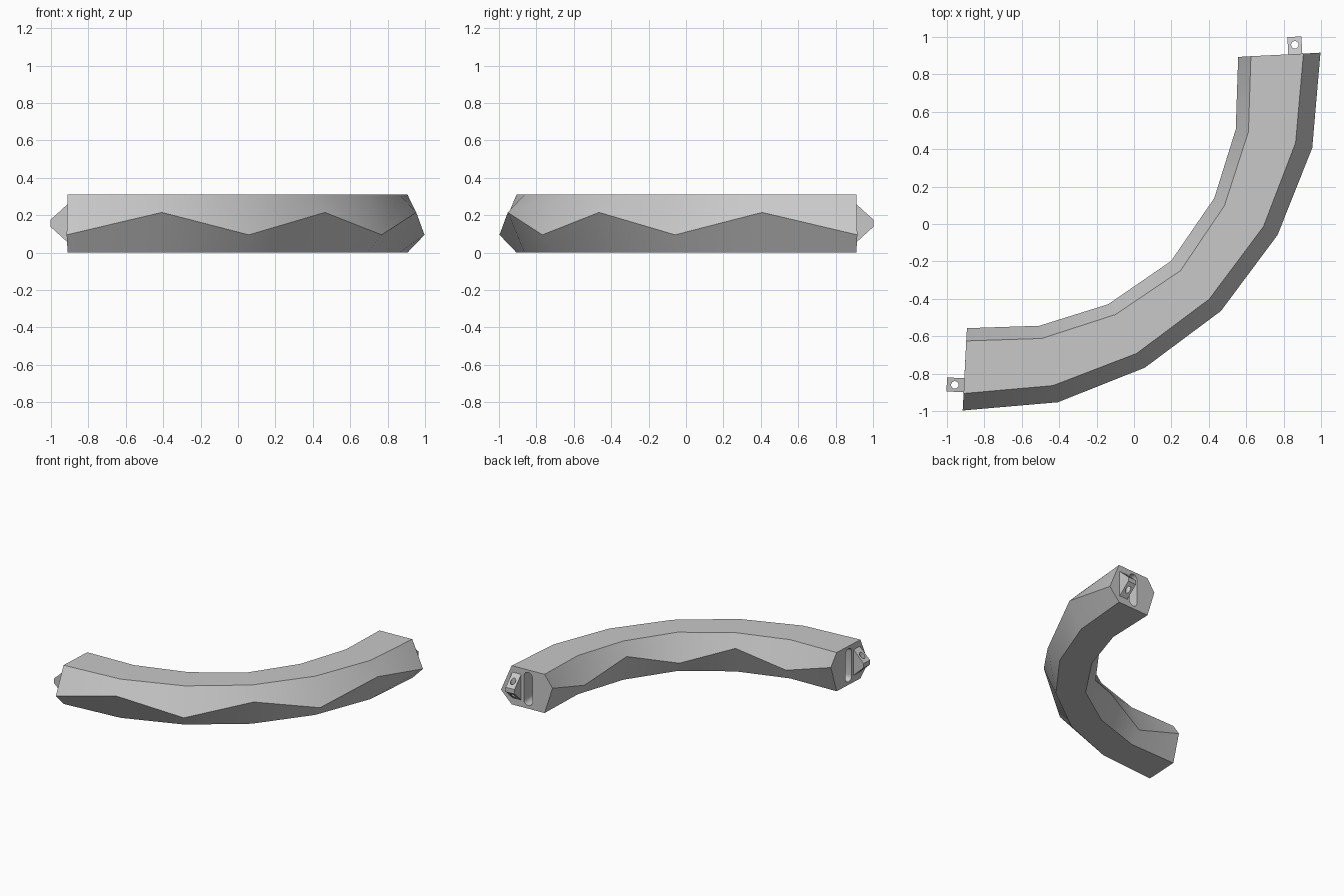
import bpy
import bmesh
import math
from mathutils import Vector

if "Cube" in bpy.data.objects:
    bpy.data.objects.remove(bpy.data.objects["Cube"], do_unlink=True)

HEIGHT = 0.31
HIGH, LOW = 0.215, 0.095

grey = bpy.data.materials.new("plain grey")
grey.use_nodes = True
grey.diffuse_color = (0.58, 0.58, 0.58, 1)
grey.node_tree.nodes["Principled BSDF"].inputs["Base Color"].default_value = (0.58, 0.58, 0.58, 1)


def flip(v):
    """Reflect across the diagonal that the bend is symmetric about."""
    return Vector((-v.y, -v.x, v.z))


def finish(name, bm):
    bmesh.ops.recalc_face_normals(bm, faces=bm.faces)
    mesh = bpy.data.meshes.new(name)
    bm.to_mesh(mesh)
    bm.free()
    mesh.materials.append(grey)
    obj = bpy.data.objects.new(name, mesh)
    bpy.context.collection.objects.link(obj)
    return obj


def prism(name, points, sweep):
    """Extrude a closed outline along a vector."""
    bm = bmesh.new()
    face = bm.faces.new([bm.verts.new(p) for p in points])
    made = bmesh.ops.extrude_face_region(bm, geom=[face])["geom"]
    bmesh.ops.translate(bm, vec=sweep, verts=[g for g in made if isinstance(g, bmesh.types.BMVert)])
    return finish(name, bm)


def activate(obj):
    bpy.ops.object.select_all(action="DESELECT")
    obj.select_set(True)
    bpy.context.view_layer.objects.active = obj


def cut(obj, cutter):
    activate(obj)
    mod = obj.modifiers.new("cut", "BOOLEAN")
    mod.operation = "DIFFERENCE"
    mod.solver = "EXACT"
    mod.object = cutter
    bpy.ops.object.modifier_apply(modifier=mod.name)
    bpy.data.objects.remove(cutter, do_unlink=True)


def smooth(obj):
    activate(obj)
    bpy.ops.object.shade_smooth_by_angle(angle=math.radians(30))


# Plan rails from the middle of the bend to the back end
def rail(half):
    half = [Vector((x, y, 0)) for x, y in half]
    return [flip(p) for p in reversed(half[1:])] + half


outer_ridge = rail([(0.465, -0.465), (0.768, -0.058), (0.953, 0.407), (0.997, 0.916)])
outer_flat = rail([(0.402, -0.402), (0.692, -0.014), (0.864, 0.434), (0.906, 0.911)])
inner_flat = rail([(0.249, -0.249), (0.484, 0.099), (0.612, 0.494), (0.625, 0.897)])
inner_ridge = rail([(0.198, -0.198), (0.429, 0.138), (0.544, 0.506), (0.557, 0.893)])

# Curved six-sided body, side ridges alternating between high and low
bm = bmesh.new()
rings = []
for i, (o, of, nf, n) in enumerate(zip(outer_ridge, outer_flat, inner_flat, inner_ridge)):
    zo, zn = (HIGH, LOW) if i % 2 else (LOW, HIGH)
    section = [(o, zo), (of, HEIGHT), (nf, HEIGHT), (n, zn), (nf, 0), (of, 0)]
    rings.append([bm.verts.new((p.x, p.y, z)) for p, z in section])
for a, b in zip(rings, rings[1:]):
    for k in range(6):
        j = (k + 1) % 6
        bm.faces.new((a[k], a[j], b[j], b[k]))
bm.faces.new(rings[0])
bm.faces.new(rings[-1])
body = finish("curved_body", bm)

# Joint on each end: a wedge tab with a pin hole, and an upright slot
tilt = math.radians(3)
across = Vector((math.cos(tilt), math.sin(tilt), 0))
outward = Vector((-math.sin(tilt), math.cos(tilt), 0))
origin = Vector((0.765, 0.903, 0))
up = Vector((0, 0, 1))
MID = HEIGHT / 2 + 0.002

for side in ("back", "right"):
    def place(u, n, z):
        p = origin + across * u + outward * n + up * z
        return p if side == "back" else flip(p)

    # Slot
    radius, straight = 0.037, 0.096
    outline = []
    for k in range(18):
        a = math.pi * (k if k < 9 else k - 1) / 8
        lift = straight if k < 9 else -straight
        outline.append(place(radius * math.cos(a), 0.03, MID + lift + radius * math.sin(a)))
    depth = place(0, -0.15, 0) - place(0, 0, 0)
    cut(body, prism("slot_cutter", outline, depth))

    # Tab
    wedge = [(-0.005, 0.103), (0.0, 0.103), (0.093, 0.018),
             (0.093, -0.018), (0.0, -0.103), (-0.005, -0.103)]
    tab = prism(side + "_tab", [place(0.06, n, MID + z) for n, z in wedge],
                place(0.075, 0, 0) - place(0, 0, 0))
    circle = [2 * math.pi * k / 20 for k in range(20)]
    hole = [place(0.098 + 0.02 * math.cos(a), 0.05 + 0.02 * math.sin(a), 0) for a in circle]
    cut(tab, prism("pin_cutter", hole, up * HEIGHT))
    smooth(tab)

smooth(body)
